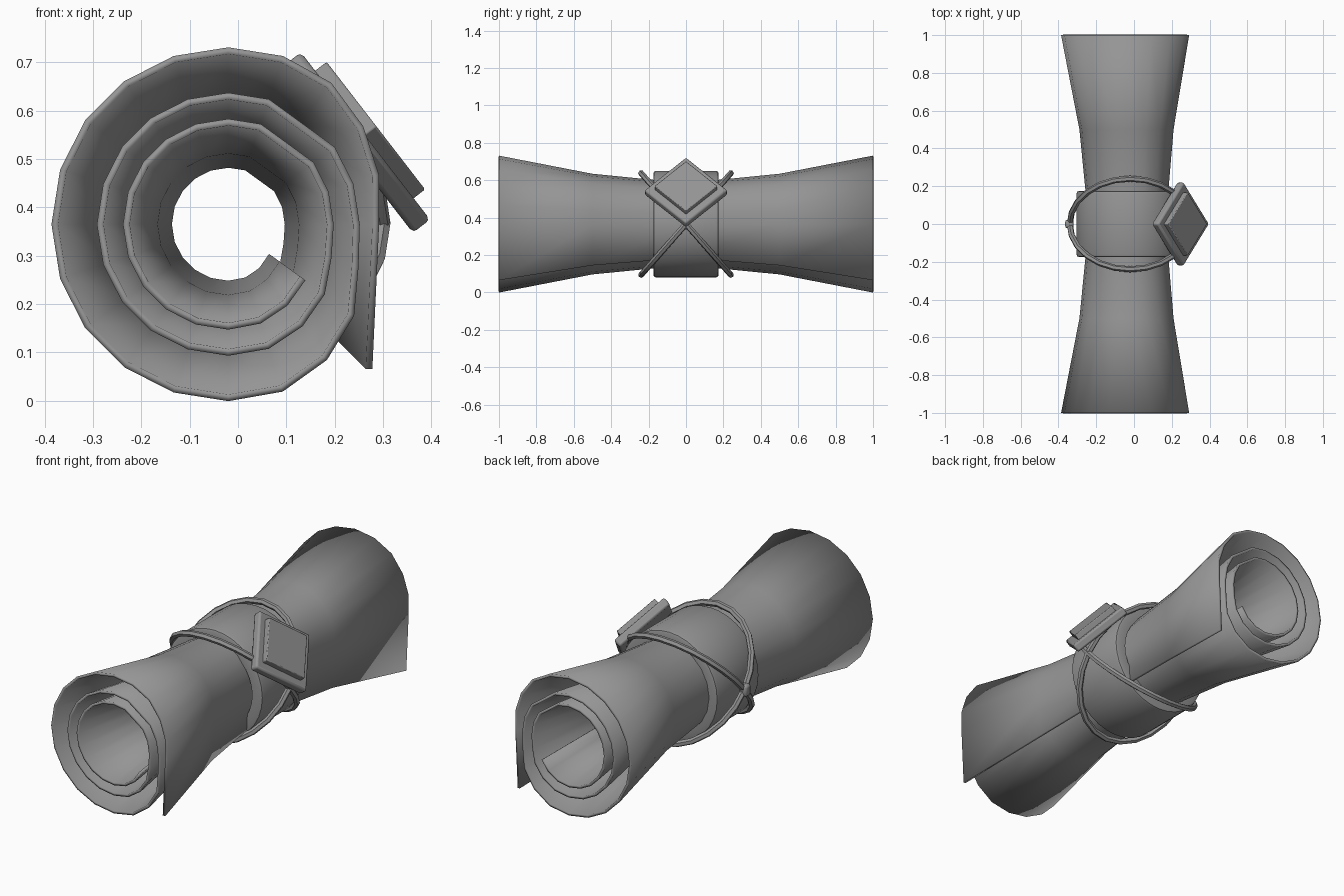
import bpy, bmesh, math
from mathutils import Matrix, Vector

cube = bpy.data.objects.get("Cube")
if cube:
    bpy.data.objects.remove(cube)

CX, CZ = -0.02, 0.365   # axis of the roll

grey = bpy.data.materials.new("plain_grey")
grey.use_nodes = True
COLOUR = (0.3, 0.3, 0.3, 1)
grey.diffuse_color = COLOUR
grey.node_tree.nodes["Principled BSDF"].inputs["Base Color"].default_value = COLOUR


def finish(obj, angle=30):
    obj.data.materials.append(grey)
    bpy.ops.object.select_all(action='DESELECT')
    obj.select_set(True)
    bpy.context.view_layer.objects.active = obj
    bpy.ops.object.shade_smooth_by_angle(angle=math.radians(angle))


def add_mesh(name, bm):
    mesh = bpy.data.meshes.new(name)
    bm.to_mesh(mesh)
    bm.free()
    obj = bpy.data.objects.new(name, mesh)
    bpy.context.collection.objects.link(obj)
    return obj


def bevel(obj, width, segments=1):
    mod = obj.modifiers.new("bevel", 'BEVEL')
    mod.width, mod.segments = width, segments
    mod.limit_method = 'ANGLE'


# Spiral cross-section: loose tail, then three turns of shrinking radius
def polar(r, degrees):
    a = math.radians(degrees)
    return r * math.cos(a), r * math.sin(a)


spiral = [(0.298, -0.3), (0.312, 0)]
spiral += [polar(r, a) for r, a in ((0.328, 18), (0.345, 36), (0.362, 54))]
turns = [0.366, 0.272, 0.218]
ease = [0.02, 0.2, 0.47, 0.88, 1, 1, 1]
for k, r in enumerate(turns):
    spiral += [polar(r, a) for a in range(72, 271, 18)]
    if k < 2:
        spiral += [polar(r + (turns[k + 1] - r) * e, 288 + 18 * i) for i, e in enumerate(ease)]
spiral += [polar(0.216, 288), polar(0.208, 306), polar(0.197, 324)]

# Rolled sheet, pinched at the middle
stations = [(-1, 1), (-0.5, 0.735), (0, 0.6), (0.5, 0.735), (1, 1)]
bm = bmesh.new()
rows = [[bm.verts.new((CX + x * s, y, CZ + z * s)) for y, s in stations] for x, z in spiral]
for a, b in zip(rows, rows[1:]):
    for j in range(len(stations) - 1):
        bm.faces.new((a[j], b[j], b[j + 1], a[j + 1]))
sheet = add_mesh("rolled_sheet", bm)
solid = sheet.modifiers.new("thickness", 'SOLIDIFY')
solid.thickness, solid.offset = 0.014, 1
finish(sheet)

# Wide band round the waist
bm = bmesh.new()
profile = [(0.225, -0.175), (0.27, -0.175), (0.281, -0.171), (0.285, -0.16)]
profile += [(r, -y) for r, y in reversed(profile)]
SEG = 32
rings = [[bm.verts.new((CX + r * math.cos(t), y, CZ + r * math.sin(t))) for r, y in profile]
         for t in (math.tau * i / SEG for i in range(SEG))]
for i in range(SEG):
    a, b = rings[i - 1], rings[i]
    for j in range(len(profile)):
        bm.faces.new((a[j - 1], a[j], b[j], b[j - 1]))
bmesh.ops.recalc_face_normals(bm, faces=bm.faces)
finish(add_mesh("waist_band", bm), 50)

# Two tilted cords crossing at both sides
for name, side in (("cord_rising_back", 1), ("cord_rising_front", -1)):
    curve = bpy.data.curves.new(name, 'CURVE')
    curve.dimensions = '3D'
    curve.bevel_depth, curve.bevel_resolution = 0.016, 1
    spline = curve.splines.new('POLY')
    n = 24
    spline.points.add(n - 1)
    for i, p in enumerate(spline.points):
        t = math.tau * i / n
        p.co = (CX + 0.32 * math.cos(t), side * 0.24 * math.sin(t), CZ + 0.272 * math.sin(t), 1)
    spline.use_cyclic_u = True
    cord = bpy.data.objects.new(name, curve)
    bpy.context.collection.objects.link(cord)
    bpy.ops.object.select_all(action='DESELECT')
    cord.select_set(True)
    bpy.context.view_layer.objects.active = cord
    bpy.ops.object.convert(target='MESH')
    finish(bpy.context.object, 50)


def block(name, size, matrix, width):
    bm = bmesh.new()
    bmesh.ops.create_cube(bm, size=1)
    bm.transform(matrix @ Matrix.Diagonal((*size, 1)))
    obj = add_mesh(name, bm)
    bevel(obj, width, 2)
    finish(obj)


# Knot where the cords cross on the right side
block("cord_knot", (0.045, 0.045, 0.06), Matrix.Translation((CX - 0.322, 0, CZ)), 0.012)

# Diamond clasp leaning on the upper left of the band
normal = Vector((0.79, 0, 0.61)).normalized()
down = Vector((0.61, 0, -0.79)).normalized()
frame = Matrix((down, normal.cross(down), normal)).transposed().to_4x4()
spin = Matrix.Rotation(math.radians(45), 4, 'Z')
for name, centre, edge, thick, width in (
        ("clasp_base", (0.246, 0, 0.534), 0.315, 0.045, 0.01),
        ("clasp_plate", (0.271, 0, 0.558), 0.238, 0.036, 0.004)):
    block(name, (edge, edge, thick), Matrix.Translation(centre) @ frame @ spin, width)
